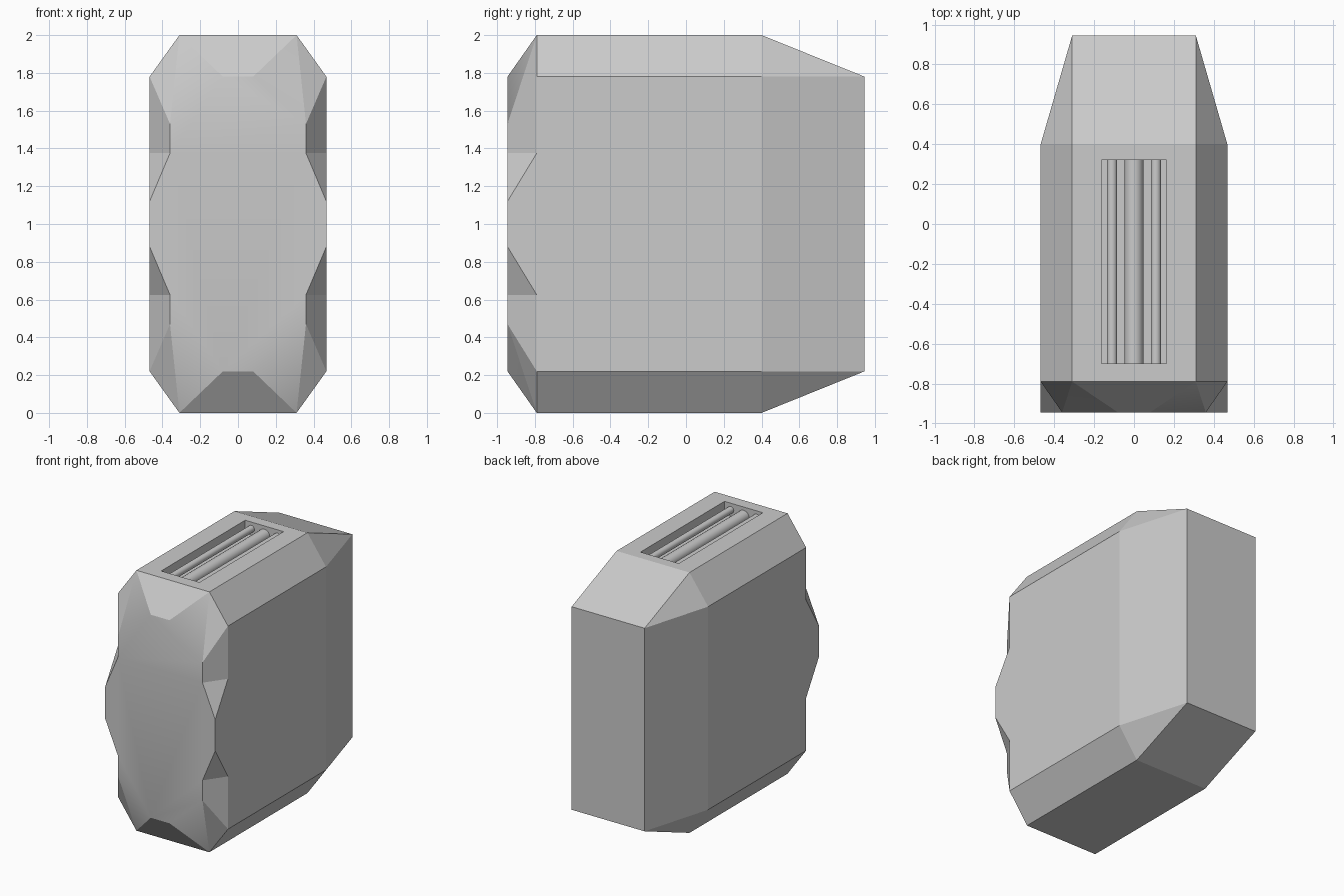
import bpy, bmesh, math

if "Cube" in bpy.data.objects:
    bpy.data.objects.remove(bpy.data.objects["Cube"])

W, T = 0.468, 0.31               # half width, half width of top / back
F, Y0, Y1, B = -0.945, -0.79, 0.40, 0.945   # front, front bevel, rear bevel, back
ZS = 0.78                        # half height of the side panels (about z = 1)

bm = bmesh.new()


def face(pts, mx=False, mz=False, smooth=False):
    """Add a face, optionally mirrored in x and in z about the middle height."""
    for sx in ((1, -1) if mx else (1,)):
        for sz in ((1, -1) if mz else (1,)):
            f = bm.faces.new([bm.verts.new((x * sx, y, 1 + z * sz)) for x, y, z in pts])
            f.smooth = smooth


def both_halves(pts, axis):
    """Close an outline by adding its reversed mirror image."""
    return pts + [tuple(-c if i == axis else c for i, c in enumerate(p)) for p in reversed(pts)]


# side panels with scalloped front edge
face(both_halves([(W, Y1, ZS), (W, Y0, ZS), (W, Y0, .375), (W, F, .12)], 2), mx=True)
# long bevels, rear tapers, rear corners
face([(T, Y0, 1), (W, Y0, ZS), (W, Y1, ZS), (T, Y1, 1)], True, True)
face([(W, Y1, ZS), (T, B, ZS), (T, Y1, 1)], True, True)
face([(W, Y1, ZS), (T, B, ZS), (T, B, -ZS), (W, Y1, -ZS)], True)
face([(-T, Y1, 1), (T, Y1, 1), (T, B, ZS), (-T, B, ZS)], mz=True)
face([(-T, B, -ZS), (T, B, -ZS), (T, B, ZS), (-T, B, ZS)])
# front: top and bottom facets, corner facets, side notches
face([(-T, Y0, 1), (T, Y0, 1), (.08, F, ZS), (-.08, F, ZS)], mz=True)
face([(T, Y0, 1), (.08, F, ZS), (.36, F, .53)], True, True, smooth=True)
face([(T, Y0, 1), (W, Y0, ZS), (.36, F, .53)], True, True)
face([(W, Y0, ZS), (.36, F, .53), (.36, F, .375), (W, Y0, .375)], True, True)
face([(.36, F, .375), (W, Y0, .375), (W, F, .12)], True, True)
# front plate
right = both_halves([(.08, F, ZS), (.36, F, .53), (.36, F, .375), (W, F, .12)], 2)
face(both_halves(right, 0), smooth=True)
# underside
face([(-T, Y0, -1), (T, Y0, -1), (T, Y1, -1), (-T, Y1, -1)])
# top with recessed slot
SX, SY0, SY1, DEPTH = 0.163, -0.70, 0.32, 0.10
outer = [(-T, Y0), (T, Y0), (T, Y1), (-T, Y1)]
slot = [(-SX, SY0), (SX, SY0), (SX, SY1), (-SX, SY1)]
for i in range(4):
    j = (i + 1) % 4
    face([(*outer[i], 1), (*outer[j], 1), (*slot[j], 1), (*slot[i], 1)])
    face([(*slot[i], 1), (*slot[j], 1), (*slot[j], 1 - DEPTH), (*slot[i], 1 - DEPTH)])
face([(*p, 1 - DEPTH) for p in slot])

bmesh.ops.remove_doubles(bm, verts=bm.verts, dist=1e-4)
bmesh.ops.recalc_face_normals(bm, faces=bm.faces)
mesh = bpy.data.meshes.new("body")
bm.to_mesh(mesh)
bm.free()
bpy.context.collection.objects.link(bpy.data.objects.new("body", mesh))

# rods lying in the slot
for name, x, r in (("left_rod", -.11, .026), ("middle_rod", 0, .047), ("right_rod", .11, .026)):
    bpy.ops.mesh.primitive_cylinder_add(
        vertices=20, radius=r, depth=SY1 - SY0,
        location=(x, (SY0 + SY1) / 2, 1.975 - r), rotation=(math.pi / 2, 0, 0))
    bpy.context.object.name = name
    bpy.ops.object.shade_smooth_by_angle(angle=math.radians(30))
